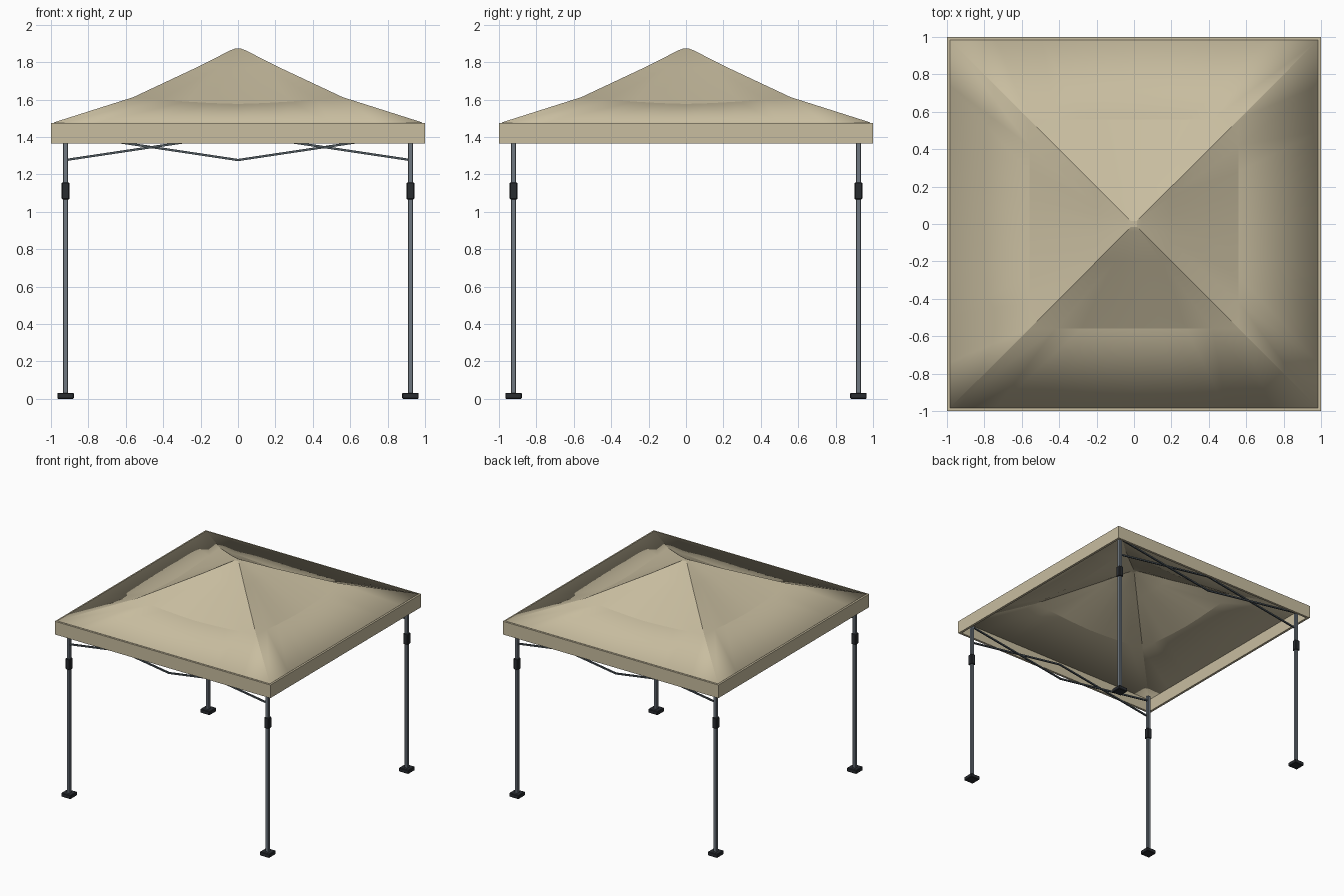
import bpy, bmesh, math
from mathutils import Vector

cube = bpy.data.objects.get("Cube")
if cube:
    bpy.data.objects.remove(cube, do_unlink=True)


def material(name, rgb):
    m = bpy.data.materials.new(name)
    m.use_nodes = True
    m.diffuse_color = (*rgb, 1)
    m.node_tree.nodes["Principled BSDF"].inputs["Base Color"].default_value = (*rgb, 1)
    return m


CANVAS = material("sand canvas", (0.58, 0.51, 0.35))
STEEL = material("grey steel", (0.16, 0.19, 0.22))
TRUSS = material("dark steel", (0.075, 0.095, 0.11))
PLASTIC = material("black plastic", (0.022, 0.025, 0.03))


def finish(name, bm, mat):
    bmesh.ops.recalc_face_normals(bm, faces=bm.faces)
    mesh = bpy.data.meshes.new(name)
    bm.to_mesh(mesh)
    bm.free()
    mesh.materials.append(mat)
    ob = bpy.data.objects.new(name, mesh)
    bpy.context.collection.objects.link(ob)
    return ob


def box(name, centre, size, mat, bevel=0):
    bm = bmesh.new()
    bmesh.ops.create_cube(bm, size=1)
    bmesh.ops.scale(bm, vec=size, verts=bm.verts)
    ob = finish(name, bm, mat)
    ob.location = centre
    if bevel:
        mod = ob.modifiers.new("bevel", "BEVEL")
        mod.width = bevel
        mod.segments = 1
    return ob


def bar(name, a, b, thick, mat):
    a, b = Vector(a), Vector(b)
    ob = box(name, (a + b) / 2, ((b - a).length, thick, thick), mat)
    ob.rotation_euler.y = -math.atan2(b.z - a.z, b.x - a.x)
    return ob


# Canopy roof: square rings (half width, hip height, sag at mid side)
RINGS = [(0.985, 1.478, 0), (0.56, 1.613, 0.036), (0.2, 1.782, 0.012),
         (0.04, 1.864, 0), (0.015, 1.873, 0)]
SEGS = 8
bm = bmesh.new()
loops = []
for half, height, sag in RINGS:
    loop = []
    for side in range(4):
        for i in range(SEGS):
            s = 2 * i / SEGS - 1
            x, y = s * half, -half
            for _ in range(side):
                x, y = -y, x
            loop.append(bm.verts.new((x, y, height - sag * (1 - abs(s) ** 1.5))))
    loops.append(loop)
for low, high in zip(loops, loops[1:]):
    for i in range(len(low)):
        j = (i + 1) % len(low)
        bm.faces.new((low[i], low[j], high[j], high[i]))
bm.faces.new(loops[-1])
roof = finish("canopy_roof", bm, CANVAS)
bpy.context.view_layer.objects.active = roof
roof.select_set(True)
bpy.ops.object.shade_smooth_by_angle(angle=math.radians(12))
roof.select_set(False)
shell = roof.modifiers.new("cloth thickness", "SOLIDIFY")
shell.thickness = 0.006
shell.offset = -1

# Valance: hollow square band hanging from the eave
bm = bmesh.new()
section = [(1.0, 1.365), (1.0, 1.475), (0.98, 1.475), (0.98, 1.365)]
corners = [(-1, -1), (1, -1), (1, 1), (-1, 1)]
rings = [[bm.verts.new((cx * r, cy * r, z)) for r, z in section] for cx, cy in corners]
for k in range(4):
    a, b = rings[k], rings[(k + 1) % 4]
    for i in range(4):
        j = (i + 1) % 4
        bm.faces.new((a[i], b[i], b[j], a[j]))
finish("valance", bm, CANVAS)

# Legs with sliding brackets and foot plates
LEG = 0.922
for sx, side in ((-1, "right"), (1, "left")):
    for sy, end in ((-1, "front"), (1, "back")):
        x, y, tag = sx * LEG, sy * LEG, f"{end}_{side}"
        box(f"{tag}_leg", (x, y, 0.74), (0.028, 0.028, 1.44), STEEL, 0.004)
        box(f"{tag}_slider", (x, y, 1.112), (0.042, 0.042, 0.092), PLASTIC, 0.005)
        box(f"{tag}_foot", (x, y, 0.016), (0.088, 0.088, 0.032), PLASTIC, 0.004)

# Scissor trusses along the front and back
LOW, HIGH = 1.277, 1.415
for sy, end in ((-1, "front"), (1, "back")):
    for sx, side in ((-1, "right"), (1, "left")):
        y = sy * LEG
        bar(f"{end}_{side}_rising_bar", (sx * LEG, y - 0.006, LOW), (0, y - 0.006, HIGH), 0.012, TRUSS)
        bar(f"{end}_{side}_falling_bar", (sx * LEG, y + 0.006, HIGH), (0, y + 0.006, LOW), 0.012, TRUSS)
